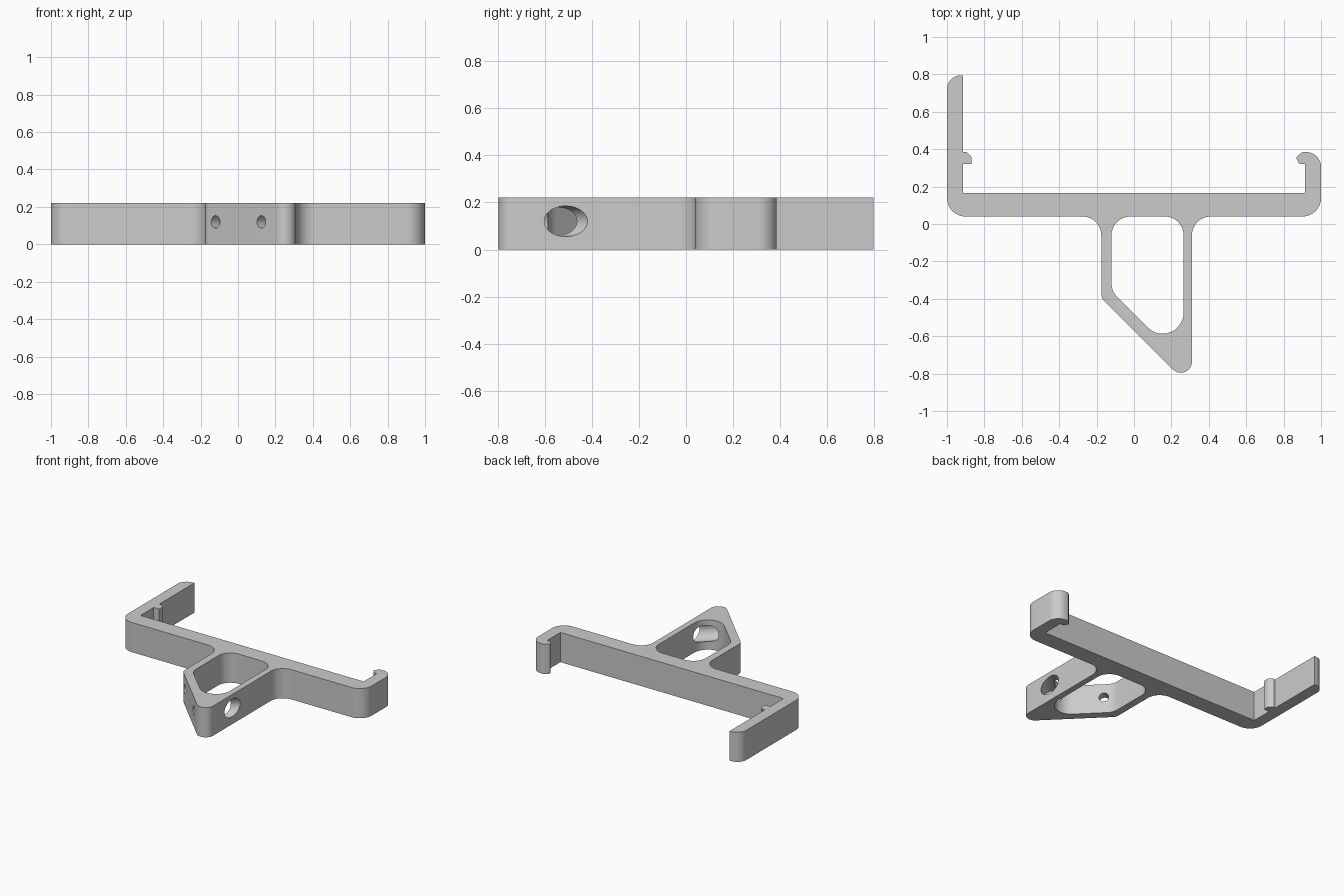
import bpy, bmesh, math
from mathutils import Vector

HEIGHT = 0.22
if "Cube" in bpy.data.objects:
    bpy.data.objects.remove(bpy.data.objects["Cube"])

grey = bpy.data.materials.new("plain grey")
grey.use_nodes = True
colour = (0.6, 0.6, 0.6, 1)
grey.diffuse_color = colour
grey.node_tree.nodes["Principled BSDF"].inputs["Base Color"].default_value = colour


def rounded(corners, steps=14):
    """Turn (x, y, radius) corners into an outline with arcs."""
    out = []
    for i, (x, y, r) in enumerate(corners):
        p = Vector((x, y, 0))
        if not r:
            out.append(p)
            continue
        u = (Vector((*corners[i - 1][:2], 0)) - p).normalized()
        v = (Vector((*corners[(i + 1) % len(corners)][:2], 0)) - p).normalized()
        half = u.angle(v) / 2
        centre = p + (u + v).normalized() * (r / math.sin(half))
        d = r / math.tan(half)
        start, end = (p + u * d - centre) / r, (p + v * d - centre) / r
        out += [centre + start.slerp(end, k / steps).normalized() * r
                for k in range(steps + 1)]
    return out


def prism(name, corners, z0, z1):
    bm = bmesh.new()
    face = bm.faces.new([bm.verts.new((p.x, p.y, z0)) for p in rounded(corners)])
    top = bmesh.ops.extrude_face_region(bm, geom=[face], use_keep_orig=True)["geom"]
    bmesh.ops.translate(bm, vec=(0, 0, z1 - z0),
                        verts=[g for g in top if isinstance(g, bmesh.types.BMVert)])
    bmesh.ops.recalc_face_normals(bm, faces=bm.faces)
    mesh = bpy.data.meshes.new(name)
    bm.to_mesh(mesh)
    bm.free()
    obj = bpy.data.objects.new(name, mesh)
    bpy.context.collection.objects.link(obj)
    mesh.materials.append(grey)
    return obj


def bore(name, x, y, radius, start, end):
    """Round cutter square to the slanted wall, from depth start to end."""
    axis = Vector((1, 1, 0)).normalized()
    bpy.ops.mesh.primitive_cylinder_add(
        vertices=40, radius=radius, depth=end - start,
        location=Vector((x, y, 0.12)) + axis * (start + end) / 2,
        rotation=axis.to_track_quat('Z', 'Y').to_euler())
    obj = bpy.context.object
    obj.name = name
    obj.data.materials.append(grey)
    return obj


# Bracket outline: tray back, pointed mount, hooked arm and long arm
bracket = prism("bracket", [
    (-1, 0.04, 0.1), (-0.175, 0.04, 0.1), (-0.175, -0.395, 0.06),
    (0.31, -0.88, 0.06), (0.31, 0.04, 0.1), (1, 0.04, 0.1),
    (1, 0.385, 0.08), (0.9, 0.385, 0.02), (0.865, 0.355, 0.015),
    (0.885, 0.32, 0.01), (0.915, 0.32, 0), (0.915, 0.165, 0),
    (-0.915, 0.165, 0), (-0.915, 0.32, 0), (-0.87, 0.32, 0),
    (-0.87, 0.36, 0.01), (-0.895, 0.385, 0.01), (-0.915, 0.385, 0),
    (-0.915, 0.795, 0), (-1, 0.795, 0.075)], 0, HEIGHT)

# Mount opening, screw holes and screwdriver access
cutters = [
    prism("mount_opening", [
        (-0.12, 0.04, 0.1), (-0.12, -0.36, 0.1),
        (0.265, -0.745, 0.112), (0.265, 0.04, 0.1)], -0.1, HEIGHT + 0.1),
    bore("upper_screw_hole", -0.12, -0.45, 0.033, -0.06, 0.13),
    bore("lower_screw_hole", 0.125, -0.695, 0.033, -0.06, 0.09),
    bore("access_hole", 0.125, -0.695, 0.065, 0.064, 0.5)]

bpy.ops.object.select_all(action='DESELECT')
bracket.select_set(True)
bpy.context.view_layer.objects.active = bracket
for cutter in cutters:
    mod = bracket.modifiers.new("cut", 'BOOLEAN')
    mod.operation = 'DIFFERENCE'
    mod.solver = 'EXACT'
    mod.object = cutter
    bpy.ops.object.modifier_apply(modifier=mod.name)
    bpy.data.objects.remove(cutter)
bpy.ops.object.shade_smooth_by_angle(angle=math.radians(30))
